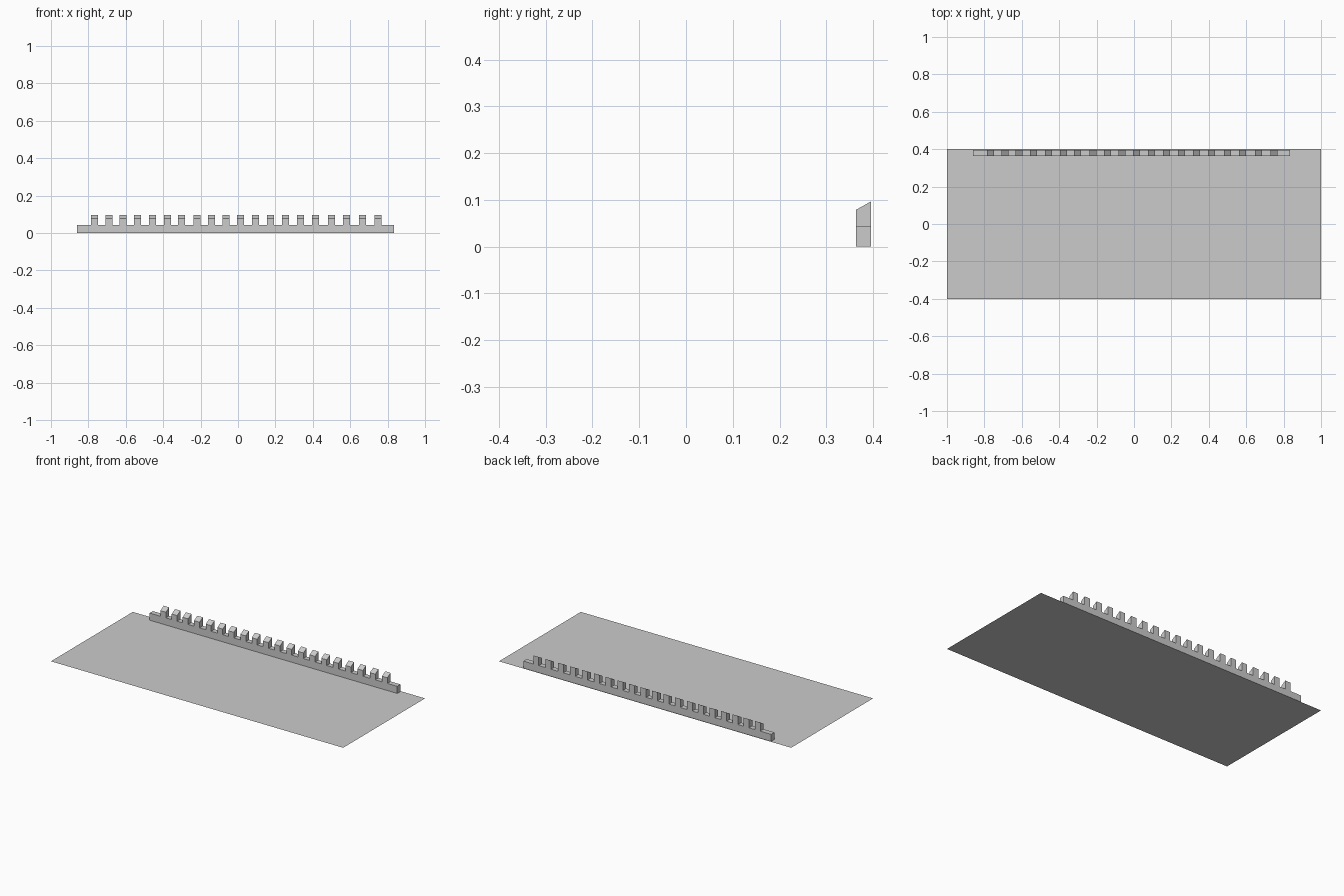
import bpy, bmesh

if "Cube" in bpy.data.objects:
    bpy.data.objects.remove(bpy.data.objects["Cube"])


def finish(bm, name):
    bmesh.ops.recalc_face_normals(bm, faces=bm.faces)
    mesh = bpy.data.meshes.new(name)
    bm.to_mesh(mesh)
    bm.free()
    obj = bpy.data.objects.new(name, mesh)
    bpy.context.collection.objects.link(obj)
    return obj


# Flat base sheet
bm = bmesh.new()
base = [bm.verts.new((x, y, 0)) for x, y in ((-1, -.4), (1, -.4), (1, .4), (-1, .4))]
bm.faces.new(base)
bm.normal_update()
mesh = bpy.data.meshes.new("base_sheet")
bm.to_mesh(mesh)
bm.free()
bpy.context.collection.objects.link(bpy.data.objects.new("base_sheet", mesh))

# Toothed rail along the back edge: one outline with slanted tooth tops
X0, X1 = -0.86, 0.835
Y_FRONT, Y_BACK = 0.364, 0.396
RAIL, TOP_FRONT, TOP_BACK = 0.044, 0.079, 0.097
HALF = 0.0185
centres = [-.767, -.69, -.615, -.537, -.457, -.378, -.302, -.220, -.142, -.064,
           .014, .094, .174, .254, .334, .415, .499, .581, .666, .749]

# Outline points: x, front height, back height
outline = [(X0, 0, 0), (X0, RAIL, RAIL)]
for c in centres:
    a, b = c - HALF, c + HALF
    outline += [(a, RAIL, RAIL), (a, TOP_FRONT, TOP_BACK),
                (b, TOP_FRONT, TOP_BACK), (b, RAIL, RAIL)]
outline += [(X1, RAIL, RAIL), (X1, 0, 0)]

bm = bmesh.new()
front = [bm.verts.new((x, Y_FRONT, zf)) for x, zf, zb in outline]
back = [bm.verts.new((x, Y_BACK, zb)) for x, zf, zb in outline]
bm.faces.new(front)
bm.faces.new(back[::-1])
for i in range(len(outline)):
    j = (i + 1) % len(outline)
    bm.faces.new((front[j], front[i], back[i], back[j]))
finish(bm, "toothed_rail")
